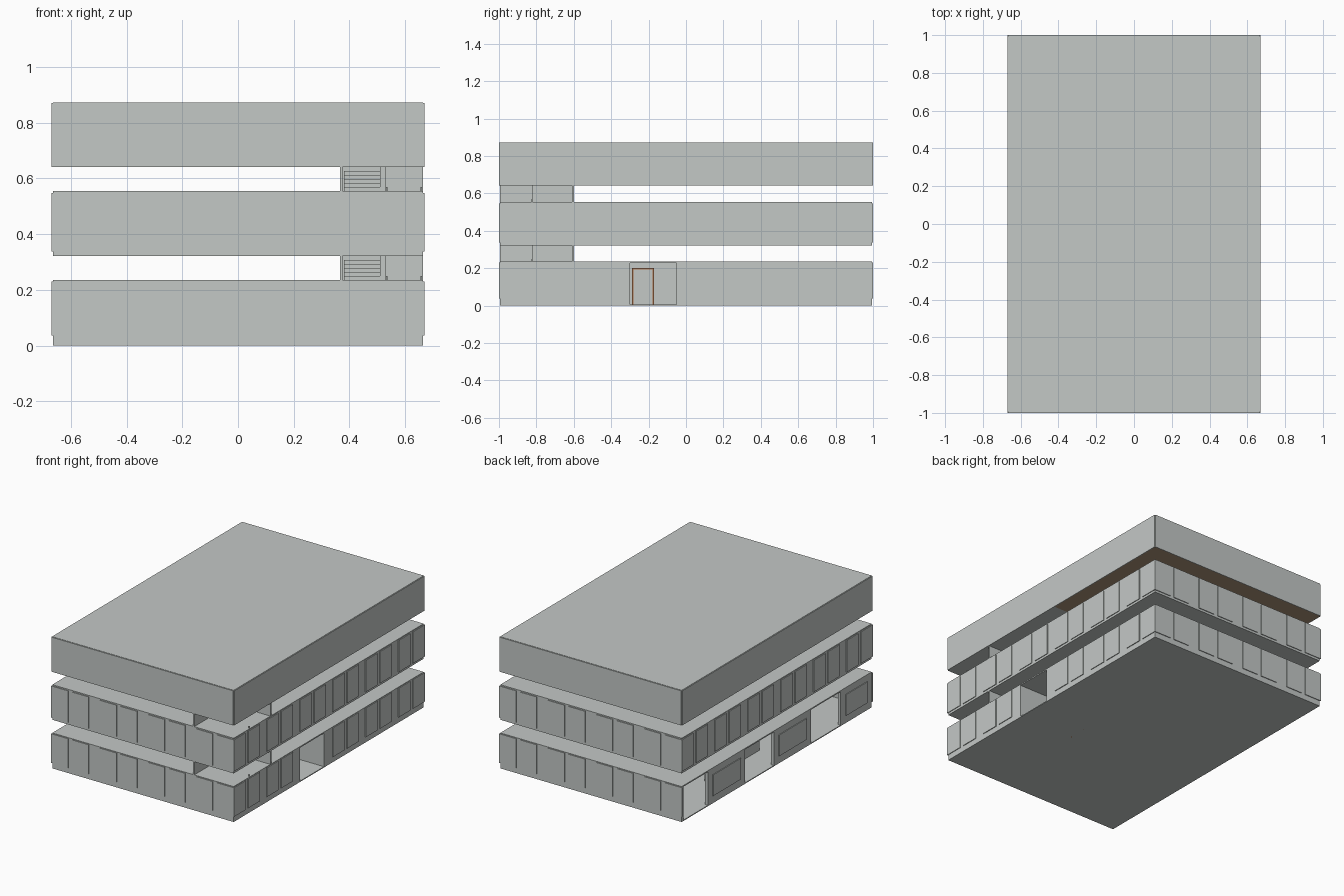
import bpy, bmesh
from mathutils import Vector

old = bpy.data.objects.get("Cube")
if old:
    bpy.data.objects.remove(old, do_unlink=True)


def material(name, rgb):
    m = bpy.data.materials.new(name)
    m.use_nodes = True
    m.diffuse_color = (*rgb, 1)
    m.node_tree.nodes["Principled BSDF"].inputs["Base Color"].default_value = (*rgb, 1)
    return m


grey = material("pale_grey", (0.55, 0.58, 0.565))
brown = material("ceiling_brown", (0.41, 0.29, 0.19))
wood = material("door_wood", (0.42, 0.17, 0.07))


def boxes(name, spans, mat=grey):
    """One object from boxes given as (x0, x1, y0, y1, z0, z1)."""
    bm = bmesh.new()
    for x0, x1, y0, y1, z0, z1 in spans:
        cube = bmesh.ops.create_cube(bm, size=1)["verts"]
        size = Vector((x1 - x0, y1 - y0, z1 - z0))
        mid = Vector((x0 + x1, y0 + y1, z0 + z1)) / 2
        for v in cube:
            v.co = Vector(a * b for a, b in zip(v.co, size)) + mid
    mesh = bpy.data.meshes.new(name)
    bm.to_mesh(mesh)
    bm.free()
    mesh.materials.append(mat)
    ob = bpy.data.objects.new(name, mesh)
    bpy.context.collection.objects.link(ob)
    return ob


W, D = 0.665, 0.995      # half width and depth of the walls
OUT = 0.005              # how far panels stand proud
T = 0.02                 # wall thickness
G_TOP, U_LOW, U_TOP, R_LOW, R_TOP = 0.235, 0.322, 0.555, 0.642, 0.873

# Floor and ceiling of the ground storey
boxes("ground_floor", [(-W, W, -D, D, 0, 0.006)])
boxes("ground_ceiling", [(-W, W, -D, D, G_TOP - 0.008, G_TOP)])
boxes("upper_storey", [(-W, W, -D, D, U_LOW, U_TOP)])

# Ground walls, left open at the entrances
boxes("ground_front_back_walls",
      [(-W, W, -D, T - D, 0, G_TOP), (-W, W, D - T, D, 0, G_TOP)])
boxes("ground_left_wall",
      [(W - T, W, a, b, 0, G_TOP) for a, b in ((-D, -0.3), (-0.05, D))])
bays = ((-D, -0.67), (-0.36, 0.03), (0.33, 0.72))
boxes("ground_right_wall", [(-W, T - W, a, b, 0, G_TOP) for a, b in bays])
boxes("shop_windows",
      [(-W - OUT, -W, a + 0.05, b - 0.05, 0.05, 0.19) for a, b in bays])

# Inner rooms behind the entrances
boxes("inner_walls", [
    (0.24, 0.26, -0.6, 0.3, 0, G_TOP),
    (-0.47, -0.45, -0.1, 0.45, 0, G_TOP),
    (0.26, W, -0.32, -0.3, 0, G_TOP),
    (0.26, W, -0.05, -0.03, 0, G_TOP),
])
boxes("door_frame", [
    (0.26, 0.27, -0.29, -0.282, 0, 0.2),
    (0.26, 0.27, -0.178, -0.17, 0, 0.2),
    (0.26, 0.27, -0.29, -0.17, 0.192, 0.2),
], wood)
boxes("door_leaf", [(0.26, 0.265, -0.282, -0.178, 0.006, 0.192)])


def pairs(centres, edge):
    """Spans of paired window panels; the end panels reach the corner."""
    out = []
    for c in centres:
        out += [(c - 0.135, c - 0.015), (c + 0.015, c + 0.135)]
    out[0] = (-edge, out[0][1])
    out[-1] = (out[-1][0], edge)
    return out


front_spans = pairs((-0.53, -0.177, 0.177, 0.53), W + OUT)
side_spans = pairs([-0.863 + 0.3452 * i for i in range(6)], D + OUT)

# Window panels on every storey
for storey, z0, z1 in (("ground", 0.037, 0.23), ("upper", 0.337, 0.547)):
    panels = []
    for s in (-1, 1):
        y0, y1 = sorted((s * D, s * (D + OUT)))
        panels += [(a, b, y0, y1, z0, z1) for a, b in front_spans]
        x0, x1 = sorted((s * W, s * (W + OUT)))
        for a, b in side_spans:
            entrance = -0.32 < a and b < 0
            if storey == "upper" or (s > 0 and not entrance):
                panels.append((x0, x1, a, b, z0, z1))
    boxes(storey + "_window_panels", panels)

# Roof block with cladding on its four sides
boxes("roof_block", [(-W, W, -D, D, R_LOW + 0.004, R_TOP)])
boxes("roof_cladding", [
    (-W - OUT, -W, -D, D, R_LOW, R_TOP - 0.002),
    (W, W + OUT, -D, D, R_LOW, R_TOP - 0.002),
    (-W, W, -D - OUT, -D, R_LOW, R_TOP - 0.002),
    (-W, W, D, D + OUT, R_LOW, R_TOP - 0.002),
])
boxes("roof_ceiling_back", [(-W, W, 0.03, D, R_LOW, R_LOW + 0.004)], brown)
boxes("roof_ceiling_front", [(-W, W, -D, 0.03, R_LOW, R_LOW + 0.004)])

# Corner stairs in the open gaps between storeys
for name, low, high in (("lower", G_TOP, U_LOW), ("upper", U_TOP, R_LOW)):
    boxes(name + "_stair_walls", [
        (0.366, 0.376, -D, -0.6, low, high),
        (0.376, W, -0.61, -0.6, low, high),
        (0.51, 0.53, -0.82, -0.61, low, high),
    ])
    rise = (high - low) / 6
    boxes(name + "_stair_steps",
          [(0.38, 0.51, -0.82 + 0.035 * i, -0.61, low + rise * i, low + rise * (i + 1))
           for i in range(5)])
    boxes(name + "_rail_posts",
          [(x, x + 0.005, -0.825, -0.82, low, low + 0.014) for x in (0.532, 0.655)])
